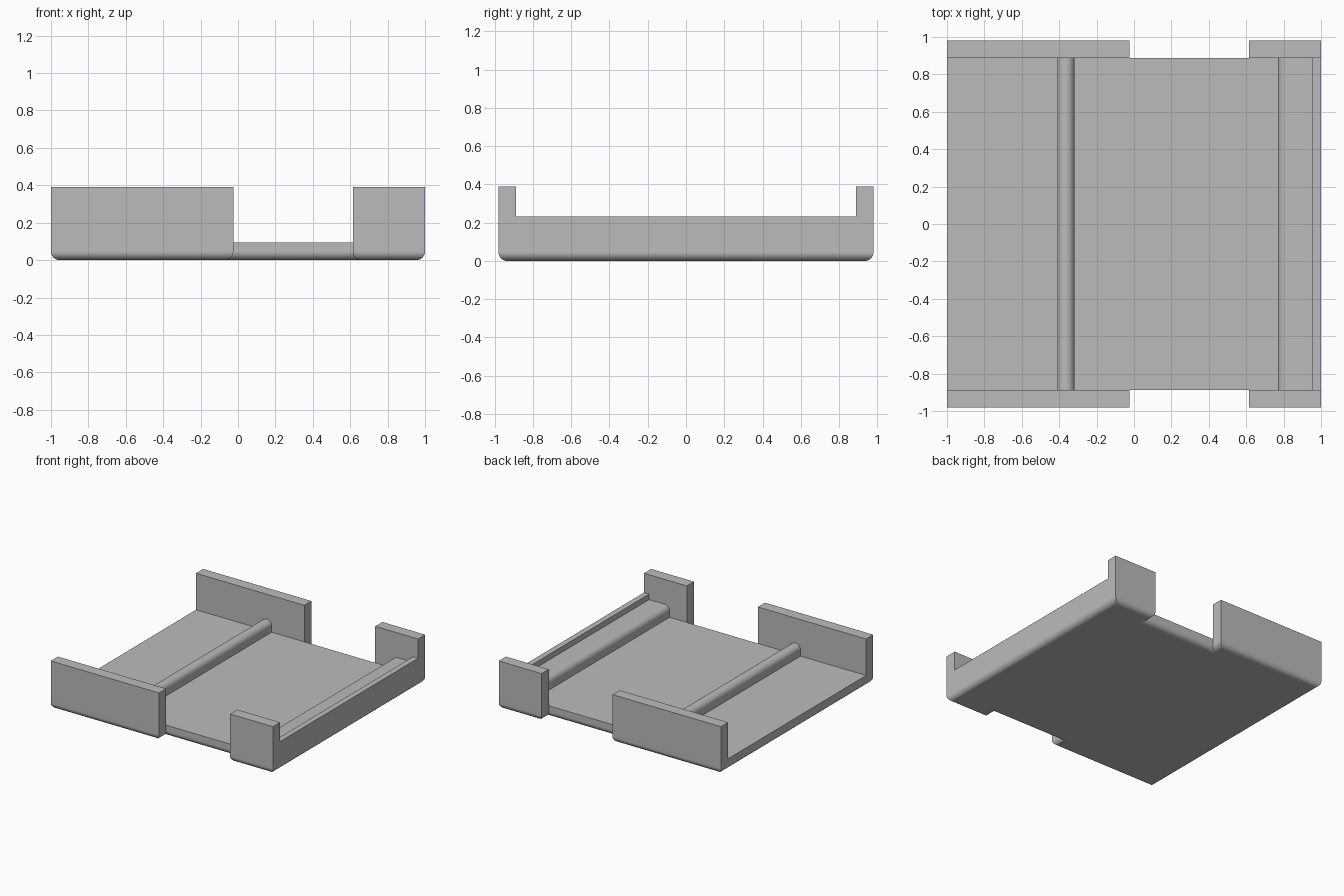
import bpy, bmesh, math

cube = bpy.data.objects.get("Cube")
if cube:
    bpy.data.objects.remove(cube, do_unlink=True)

GREY = (0.5, 0.5, 0.5, 1)
grey = bpy.data.materials.new("light grey")
grey.use_nodes = True
grey.diffuse_color = GREY
grey.node_tree.nodes["Principled BSDF"].inputs["Base Color"].default_value = GREY

OUT, IN = 0.98, 0.888            # outer and inner y of the side walls
FLOOR, LEDGE, LIP, WALL = 0.093, 0.188, 0.233, 0.39
NOTCH_L, NOTCH_R = -0.025, 0.614  # x range of the gap between the walls
R = 0.046                        # rounding radius


def prism(name, points, to_3d, sweep, round_bottom=False):
    """Extrude a flat outline along a sweep vector, optionally rounding the base."""
    bm = bmesh.new()
    face = bm.faces.new([bm.verts.new(to_3d(*p)) for p in points])
    moved = bmesh.ops.extrude_face_region(bm, geom=[face])["geom"]
    bmesh.ops.translate(bm, vec=sweep,
                        verts=[g for g in moved if isinstance(g, bmesh.types.BMVert)])
    bmesh.ops.recalc_face_normals(bm, faces=bm.faces)
    if round_bottom:
        low = [e for e in bm.edges if all(v.co.z < 1e-5 for v in e.verts)]
        bmesh.ops.bevel(bm, geom=low, offset=R, segments=8, profile=0.5,
                        affect='EDGES', clamp_overlap=False)
    mesh = bpy.data.meshes.new(name)
    bm.to_mesh(mesh)
    bm.free()
    mesh.materials.append(grey)
    obj = bpy.data.objects.new(name, mesh)
    bpy.context.collection.objects.link(obj)
    bpy.ops.object.select_all(action='DESELECT')
    obj.select_set(True)
    bpy.context.view_layer.objects.active = obj
    bpy.ops.object.shade_smooth_by_angle(angle=math.radians(30))
    weighted = obj.modifiers.new("even shading", 'WEIGHTED_NORMAL')
    weighted.keep_sharp = True
    return obj


def arc(cx, cz, start, end, steps):
    """Points on a circle of the rounding radius, angles in degrees."""
    angles = [math.radians(start + (end - start) * i / steps) for i in range(steps + 1)]
    return [(cx + R * math.cos(a), cz + R * math.sin(a)) for a in angles]


def bar(name, profile):
    """A cross-section in x and z running between the side walls."""
    return prism(name, profile, lambda x, z: (x, -IN, z), (0, 2 * IN, 0))


# Floor plate with a notch on both sides and a rounded underside
half = [(1, OUT), (NOTCH_R, OUT), (NOTCH_R, IN), (NOTCH_L, IN), (NOTCH_L, OUT), (-1, OUT)]
outline = half + [(x, -y) for x, y in reversed(half)]
prism("floor_plate", outline, lambda x, y: (x, y, 0), (0, 0, FLOOR), True)

# Upright side walls
for side, s in (("front", -1), ("back", 1)):
    for part, x0, x1 in (("long", -1, NOTCH_L), ("short", NOTCH_R, 1)):
        prism(f"{side}_{part}_wall",
              [(x0, s * IN), (x1, s * IN), (x1, s * OUT), (x0, s * OUT)],
              lambda x, y: (x, y, FLOOR), (0, 0, WALL - FLOOR))

# Round-topped cross rib
rib_x = -0.364
bar("cross_rib", [(rib_x + R, FLOOR)] + arc(rib_x, LEDGE - R, 0, 180, 16)
    + [(rib_x - R, FLOOR)])

# End ledge with a rounded inner edge and a raised lip
bar("end_ledge", [(1, FLOOR), (1, LIP), (0.954, LIP), (0.954, LEDGE)]
    + arc(0.77 + R, LEDGE - R, 90, 180, 8) + [(0.77, FLOOR)])
